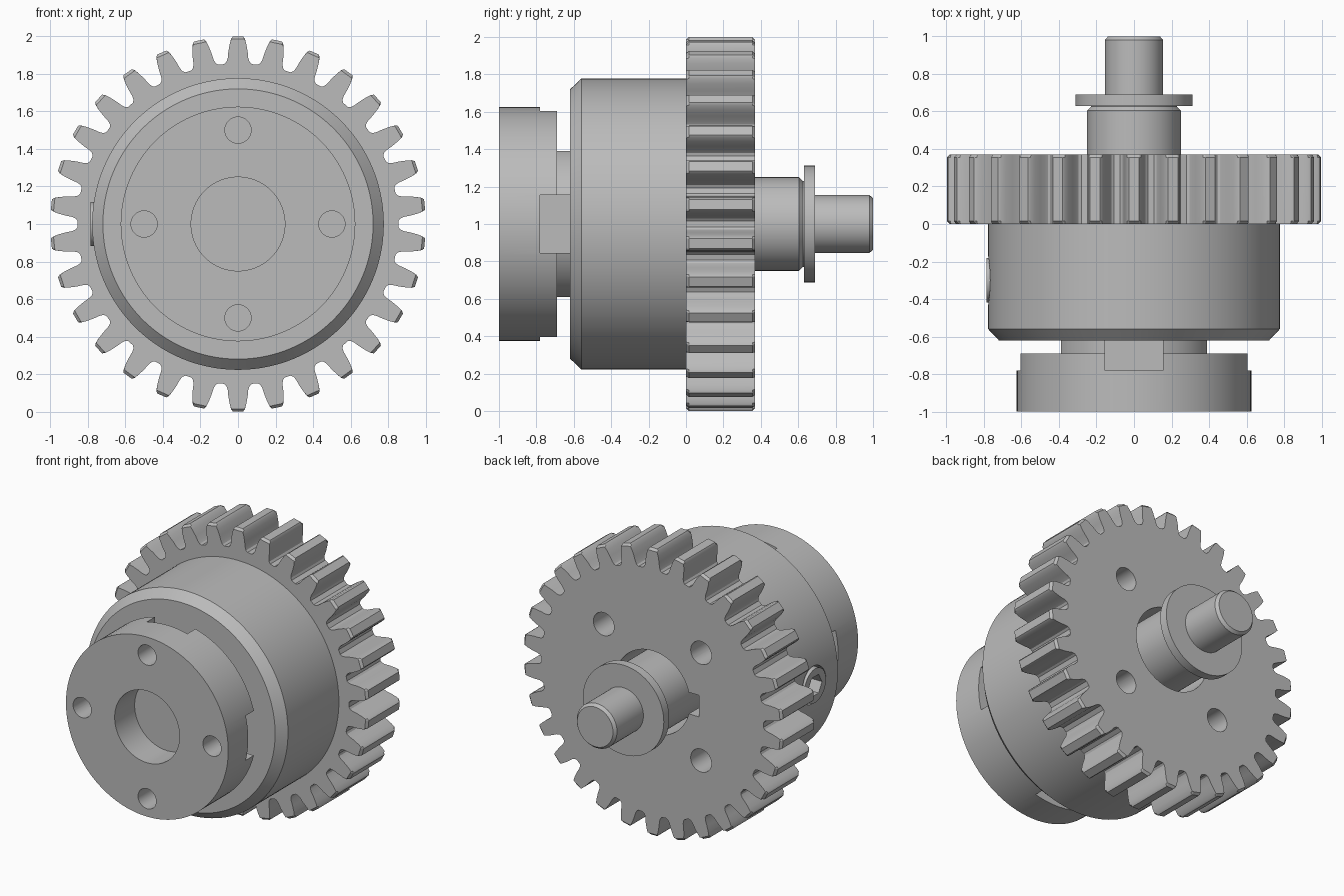
import bpy, bmesh
from math import sin, cos, pi, radians, sqrt
from mathutils import Matrix

if "Cube" in bpy.data.objects:
    bpy.data.objects.remove(bpy.data.objects["Cube"])

steel = bpy.data.materials.new("grey steel")
steel.use_nodes = True
GREY = (0.5, 0.5, 0.5, 1)
steel.diffuse_color = GREY
steel.node_tree.nodes["Principled BSDF"].inputs["Base Color"].default_value = GREY

AXIS_Z = 1.0


def circle(r, n=96):
    return [(r * cos(2 * pi * i / n), r * sin(2 * pi * i / n)) for i in range(n)]


def loft(name, sections, matrix=Matrix()):
    """Solid through (outline, y) sections along y, then placed on the axle."""
    bm = bmesh.new()
    rings = [[bm.verts.new((x, y, z)) for x, z in outline] for outline, y in sections]
    for a, b in zip(rings, rings[1:]):
        for i in range(len(a)):
            j = (i + 1) % len(a)
            bm.faces.new((a[i], a[j], b[j], b[i]))
    bm.faces.new(rings[0])
    bm.faces.new(rings[-1])
    bmesh.ops.recalc_face_normals(bm, faces=bm.faces)
    bm.transform(Matrix.Translation((0, 0, AXIS_Z)) @ matrix)
    mesh = bpy.data.meshes.new(name)
    bm.to_mesh(mesh)
    bm.free()
    mesh.materials.append(steel)
    obj = bpy.data.objects.new(name, mesh)
    bpy.context.collection.objects.link(obj)
    return obj


def lathe(name, profile, n=96):
    return loft(name, [(circle(r, n), y) for r, y in profile])


def drill(r, y0, y1, x=0, z=0, n=32, matrix=Matrix()):
    tool = loft("cutter", [(circle(r, n), y0), (circle(r, n), y1)],
                matrix @ Matrix.Translation((x, 0, z)))
    tool.hide_render = True
    return tool


def slot(x0, x1, half, y0, y1, angle):
    rect = [(x0, -half), (x1, -half), (x1, half), (x0, half)]
    tool = loft("cutter", [(rect, y0), (rect, y1)], Matrix.Rotation(angle, 4, "Y"))
    tool.hide_render = True
    return tool


def cut(obj, tools):
    bpy.context.view_layer.objects.active = obj
    for tool in tools:
        mod = obj.modifiers.new("cut", "BOOLEAN")
        mod.operation = "DIFFERENCE"
        mod.solver = "EXACT"
        mod.object = tool
        bpy.ops.object.modifier_apply(modifier=mod.name)
        bpy.data.objects.remove(tool)


def gear_outline(limit):
    """Thirty teeth, one pointing straight up; limit trims the tips."""
    half_tooth = [(0.855, 0.086), (0.865, 0.071), (0.885, 0.062), (0.92, 0.056),
                  (0.96, 0.046), (0.988, 0.037), (1.0, 0.027)]
    flank = [(r, -a) for r, a in half_tooth] + half_tooth[::-1]
    points = []
    for tooth in range(30):
        middle = radians(12 * tooth)
        for r, a in flank:
            r = min(r, limit)
            points.append((r * sin(middle + a), r * cos(middle + a)))
    return points


quarter_turns = [i * pi / 2 for i in range(4)]

# Toothed wheel with bore, keyway and four blind holes
tip, trimmed = gear_outline(1.0), gear_outline(0.985)
gear = loft("gear_wheel", [(trimmed, 0), (tip, 0.015), (tip, 0.355), (trimmed, 0.37)])
R = 0.53 / sqrt(2)
cut(gear, [drill(0.29, 0.06, 0.5, n=64), slot(0.2, 0.36, 0.075, 0.06, 0.5, pi)]
    + [drill(0.08, 0.08, 0.5, sx * R, sz * R) for sx in (-1, 1) for sz in (-1, 1)])

# Drum with chamfered front edge and a pocket for the side screw
drum = lathe("drum", [(0.72, -0.62), (0.777, -0.56), (0.777, 0)], 128)
side = Matrix.Translation((0, -0.3, 0)) @ Matrix.Rotation(pi / 2, 4, "Z")
cut(drum, [drill(0.13, 0.6, 0.9, matrix=side)])

# Side screw with a hexagonal socket
screw = loft("side_screw", [(circle(0.118, 48), 0.58), (circle(0.118, 48), 0.785)], side)
cut(screw, [drill(0.075, 0.66, 0.9, n=6, matrix=side)])

# Front coupling flange with neck, cross slots, bore and bolt holes
flange = lathe("coupling_flange", [(0.625, -1), (0.625, -0.69), (0.42, -0.69), (0.42, -0.615)])
cut(flange, [slot(0.3, 0.8, 0.155, -0.78, -0.5, a) for a in quarter_turns]
    + [drill(0.25, -1.1, -0.78, n=64)]
    + [drill(0.07, -1.1, -0.7, 0.5 * cos(a), 0.5 * sin(a)) for a in quarter_turns])

# Rear shaft: thick step, collar and thin end
lathe("shaft_step", [(0.25, 0.05), (0.25, 0.605), (0.23, 0.625), (0.23, 0.635)])
lathe("shaft_collar", [(0.312, 0.63), (0.312, 0.69)])
lathe("shaft_end", [(0.155, 0.68), (0.155, 0.98), (0.138, 1.0)], 64)

# Smooth round surfaces, keep machined edges crisp
for obj in bpy.context.scene.objects:
    if obj.type == "MESH":
        bpy.ops.object.select_all(action="DESELECT")
        obj.select_set(True)
        bpy.context.view_layer.objects.active = obj
        bpy.ops.object.shade_smooth_by_angle(angle=radians(30))
